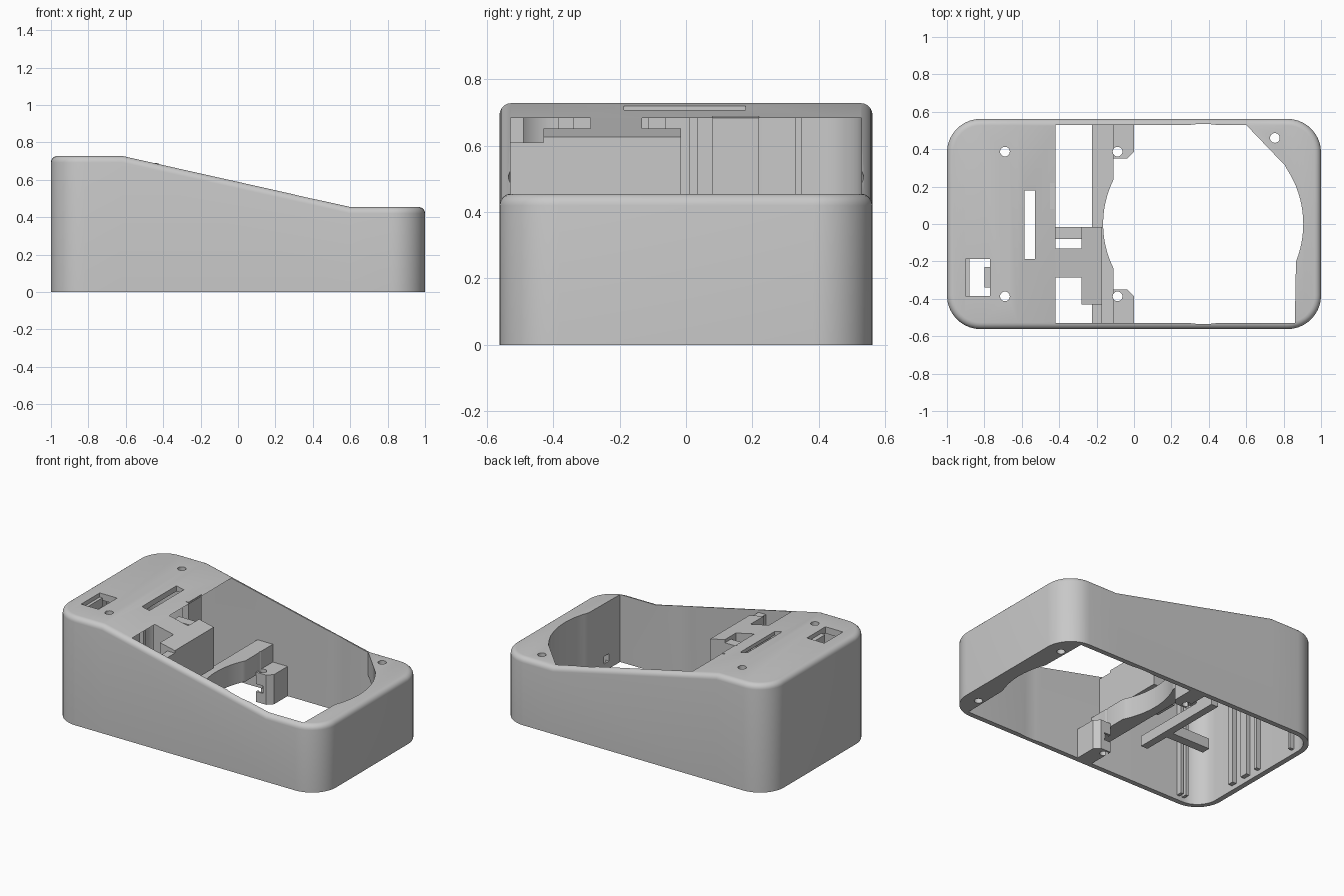
import bpy, bmesh, math

if "Cube" in bpy.data.objects:
    bpy.data.objects.remove(bpy.data.objects["Cube"])

grey = bpy.data.materials.new("light grey plastic")
grey.diffuse_color = (0.58, 0.58, 0.58, 1)
grey.use_nodes = True
grey.node_tree.nodes["Principled BSDF"].inputs["Base Color"].default_value = grey.diffuse_color


def make(name, bm):
    bmesh.ops.recalc_face_normals(bm, faces=bm.faces)
    me = bpy.data.meshes.new(name)
    bm.to_mesh(me)
    bm.free()
    me.materials.append(grey)
    ob = bpy.data.objects.new(name, me)
    bpy.context.collection.objects.link(ob)
    return ob


# Extrude an outline in xy along z; z1 may be a function of x for sloped tops
def prism(name, pts, z0, z1):
    bm = bmesh.new()
    height = z1 if callable(z1) else (lambda x: z1)
    lo = [bm.verts.new((x, y, z0)) for x, y in pts]
    hi = [bm.verts.new((x, y, height(x))) for x, y in pts]
    n = len(pts)
    bm.faces.new(lo)
    bm.faces.new(hi)
    for i in range(n):
        j = (i + 1) % n
        bm.faces.new((lo[i], lo[j], hi[j], hi[i]))
    return make(name, bm)


def box(name, x0, x1, y0, y1, z0, z1):
    return prism(name, [(x0, y0), (x1, y0), (x1, y1), (x0, y1)], z0, z1)


def arc(cx, cy, r, a0, a1, n):
    return [(cx + r * math.cos(math.radians(a0 + (a1 - a0) * i / n)),
             cy + r * math.sin(math.radians(a0 + (a1 - a0) * i / n))) for i in range(n + 1)]


def hole(x, y, z0, z1, r=0.026):
    return prism("hole_cutter", arc(x, y, r, 0, 345, 23), z0, z1)


def cut(ob, cutter):
    mod = ob.modifiers.new("cut", 'BOOLEAN')
    mod.operation = 'DIFFERENCE'
    mod.solver = 'EXACT'
    mod.object = cutter
    bpy.context.view_layer.objects.active = ob
    bpy.ops.object.modifier_apply(modifier=mod.name)
    bpy.data.objects.remove(cutter)


# Outer height: tall flat end, slope, low flat end
def top(x):
    t = min(max((x + 0.62) / 1.22, 0), 1)
    return 0.728 + (0.455 - 0.728) * t


W, R, F = 0.562, 0.18, 0.035


def half_outline(d):
    r = R - d
    return (arc(-1 + R, W - R, r, 180, 90, 10) + [(-0.62, W - d), (0.6, W - d)]
            + arc(1 - R, W - R, r, 90, 0, 10))


# Shell body with a rounded top edge
bm = bmesh.new()
levels = [(0, None)] + [(F * (1 - math.cos(a)), F * (1 - math.sin(a)))
                        for a in [math.pi / 2 * k / 5 for k in range(6)]]
rings = []
for d, drop in levels:
    half = half_outline(d)
    loop = half + [(x, -y) for x, y in reversed(half)]
    rings.append([bm.verts.new((x, y, 0 if drop is None else top(x) - drop)) for x, y in loop])
n = len(rings[0])
for a, b in zip(rings, rings[1:]):
    for i in range(n):
        j = (i + 1) % n
        bm.faces.new((a[i], a[j], b[j], b[i]))
bm.faces.new(rings[0])
for i in range(n // 2 - 1):
    r = rings[-1]
    bm.faces.new((r[i], r[i + 1], r[n - 2 - i], r[n - 1 - i]))
shell = make("shell", bm)

# Cavity with a round bay; it breaks out through the sloped top
IY, CX, CR = 0.528, 0.37, 0.535
cavity = ([(0.86, -IY)] + arc(CX, 0, CR, -22, 22, 12) + [(0.86, IY)]
          + arc(CX, 0, CR, 81, 99, 4)
          + arc(-0.825, IY - 0.14, 0.14, 90, 180, 8)
          + arc(-0.825, -IY + 0.14, 0.14, 180, 270, 8)
          + arc(CX, 0, CR, 261, 279, 4))
void = prism("cavity_cutter", cavity, -0.1, 0.683)
# leave a corner plate with a screw hole standing at the low end
cut(void, prism("plate_keep", [(0.59, 0.54), (0.81, 0.31)] + arc(CX, 0, CR, 34, 22.5, 4)
                + [(0.95, 0.2), (0.95, 0.54)], 0.30, 1.0))
cut(shell, void)
cut(shell, hole(0.753, 0.46, 0.2, 0.6))

# Roof openings, blind screw holes underneath and their nut pockets
for s in (1, -1):
    cut(shell, hole(-0.69, 0.387 * s, 0.6, 0.9))
    cut(shell, hole(0.9, 0.387 * s, -0.1, 0.12))
    cut(shell, box("nut_cutter", 0.84, 0.925, 0.387 * s - 0.025, 0.387 * s + 0.025, 0.05, 0.1))
cut(shell, box("slot_cutter", -0.585, -0.53, -0.187, 0.18, 0.6, 0.9))
cut(shell, box("switch_cutter", -0.9, -0.77, -0.385, -0.187, 0.6, 0.9))
parts = [shell]

# Small ledges inside the switch opening
parts += [box("switch_ledge", -0.91, -0.88, -0.385, -0.187, 0.64, 0.70),
          box("switch_clip", -0.80, -0.76, -0.34, -0.23, 0.64, 0.70)]

# Cross rails that cradle the round bay
a = math.degrees(math.acos((CX + 0.11) / CR))
back_rail = ([(-0.225, 0.535), (-0.11, 0.535)] + arc(CX, 0, CR, 180 - a, 180, 12)
             + [(-0.225, 0)])
front_rail = [(x, -y) for x, y in back_rail]
parts += [prism("back_rail", back_rail, 0.18, 0.32),
          prism("front_rail", front_rail, 0.18, 0.32)]

# Screw tabs beside the rails, with nut slots
for s, name in ((1, "back_tab"), (-1, "front_tab")):
    pts = [(-0.11, 0.535), (0, 0.535), (0, 0.385), (-0.035, 0.35), (-0.11, 0.35)]
    tab = prism(name, [(x, y * s) for x, y in pts], 0.0, 0.2)
    cut(tab, hole(-0.088, 0.387 * s, -0.1, 0.3))
    cut(tab, box("nut_cutter", -0.12, -0.06, min(0.33 * s, 0.412 * s),
                 max(0.33 * s, 0.412 * s), 0.07, 0.12))
    parts.append(tab)
    # matching clearance through the rail above
    cut(bpy.data.objects[name.replace("tab", "rail")], hole(-0.088, 0.387 * s, 0.1, 0.5))


# Hanging holder block and tongue, both flush with the slope
def flush(x):
    return top(x) - 0.0005


def flush_box(name, x0, x1, y0, y1, z0):
    return prism(name, [(x0, y0), (x1, y0), (x1, y1), (x0, y1)], z0, flush)


parts += [flush_box("holder_block", -0.28, -0.17, -0.43, -0.015, 0.35),
          flush_box("roof_tongue", -0.43, -0.28, -0.287, -0.132, 0.35),
          box("holder_arm", -0.43, -0.28, -0.08, -0.015, 0.35, 0.63),
          box("holder_side", -0.225, -0.17, -0.535, -0.43, 0.18, 0.61),
          box("hanging_post", -0.475, -0.425, 0.08, 0.22, 0.2, 0.69),
          box("hanging_bar", -0.475, -0.425, -0.44, 0.2, 0.2, 0.27),
          box("hanging_bar_rib", -0.76, -0.47, -0.26, -0.2, 0.2, 0.27)]

# Vertical board guides on the inner walls
for y0, y1 in ((-0.23, -0.19), (-0.115, -0.06), (0.01, 0.035), (0.33, 0.35)):
    parts.append(box("end_guide", -0.98, -0.935, y0, y1, 0.03, 0.69))
for x in (-0.83, -0.79):
    parts.append(box("side_guide", x - 0.01, x + 0.01, -0.54, -0.49, 0.03, 0.69))

# Smooth the rounded areas, keep corners crisp
bpy.ops.object.select_all(action='DESELECT')
for ob in parts:
    ob.select_set(True)
bpy.context.view_layer.objects.active = shell
bpy.ops.object.shade_smooth_by_angle(angle=math.radians(30))
